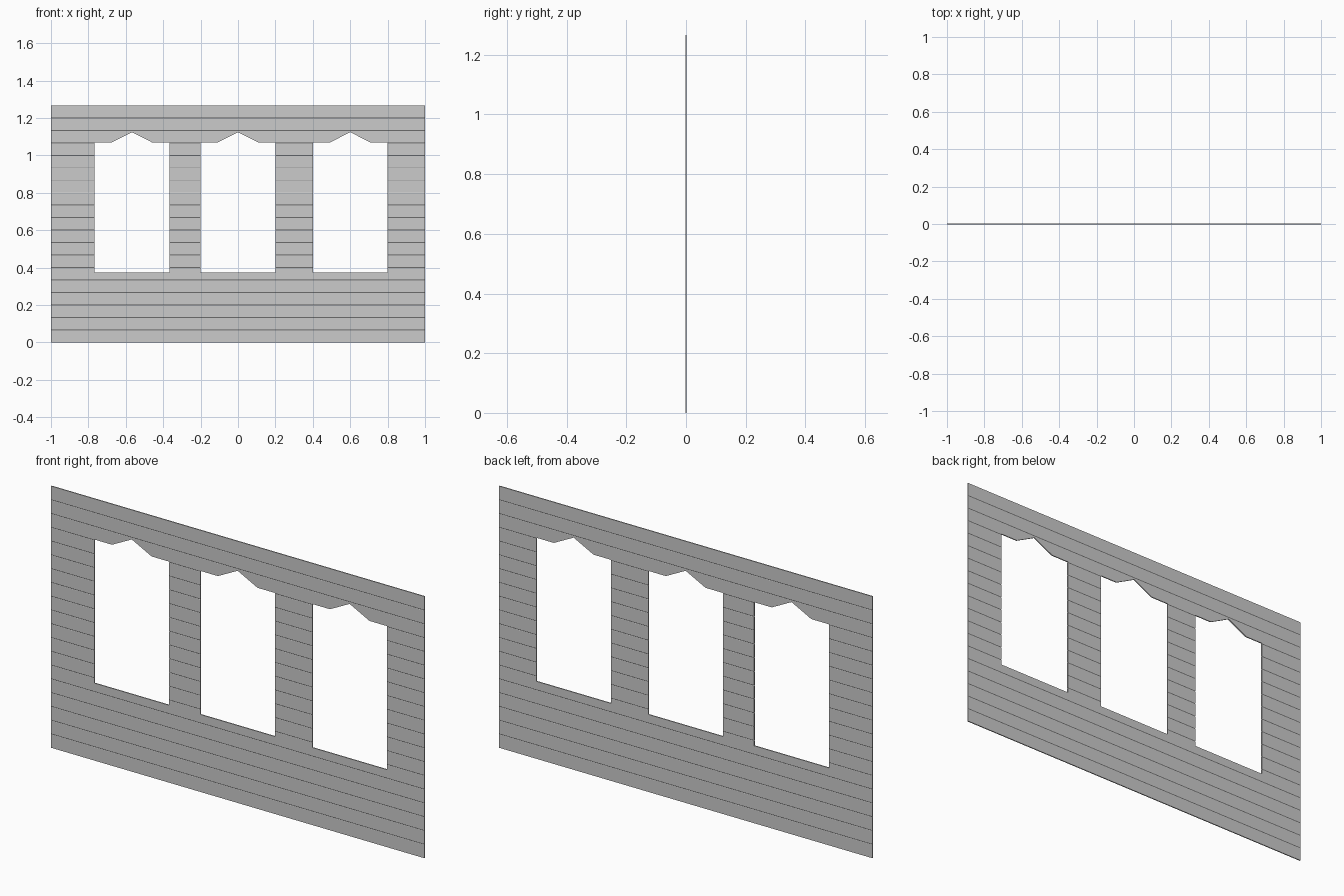
import bpy, bmesh

if "Cube" in bpy.data.objects:
    bpy.data.objects.remove(bpy.data.objects["Cube"])

HEIGHT, BOARDS = 1.267, 19
HALF_T = 0.0025          # half the wall thickness
GROOVE_D, GROOVE_H = 0.0012, 0.0025


def add_prism(bm, points, direction):
    """Extrude a closed outline along a vector into a solid."""
    face = bm.faces.new([bm.verts.new(p) for p in points])
    ext = bmesh.ops.extrude_face_region(bm, geom=[face])
    verts = [g for g in ext["geom"] if isinstance(g, bmesh.types.BMVert)]
    bmesh.ops.translate(bm, verts=verts, vec=direction)


def make_object(name, bm):
    bmesh.ops.recalc_face_normals(bm, faces=bm.faces)
    mesh = bpy.data.meshes.new(name)
    bm.to_mesh(mesh)
    bm.free()
    obj = bpy.data.objects.new(name, mesh)
    bpy.context.collection.objects.link(obj)
    return obj


# Plank wall: side profile with V-grooves between boards, swept along x
side = [(HALF_T, 0)]
for i in range(1, BOARDS):
    z = HEIGHT * i / BOARDS
    side += [(HALF_T, z - GROOVE_H), (HALF_T - GROOVE_D, z), (HALF_T, z + GROOVE_H)]
side.append((HALF_T, HEIGHT))
outline = side + [(-y, z) for y, z in reversed(side)]
bm = bmesh.new()
add_prism(bm, [(-1, y, z) for y, z in outline], (2, 0, 0))
wall = make_object("plank_wall", bm)

# Window openings with a small peaked head
window = [(-0.2, 0.375), (0.2, 0.375), (0.2, 1.07), (0.106, 1.07),
          (0, 1.124), (-0.106, 1.07), (-0.2, 1.07)]
bm = bmesh.new()
for cx in (-0.567, 0, 0.6):
    add_prism(bm, [(cx + x, -0.1, z) for x, z in window], (0, 0.2, 0))
cutter = make_object("window_cutter", bm)
cutter.hide_render = True

cut = wall.modifiers.new("windows", 'BOOLEAN')
cut.operation = 'DIFFERENCE'
cut.solver = 'EXACT'
cut.object = cutter

# Apply the cut and drop the helper
bpy.context.view_layer.objects.active = wall
bpy.ops.object.modifier_apply(modifier=cut.name)
bpy.data.objects.remove(cutter)
